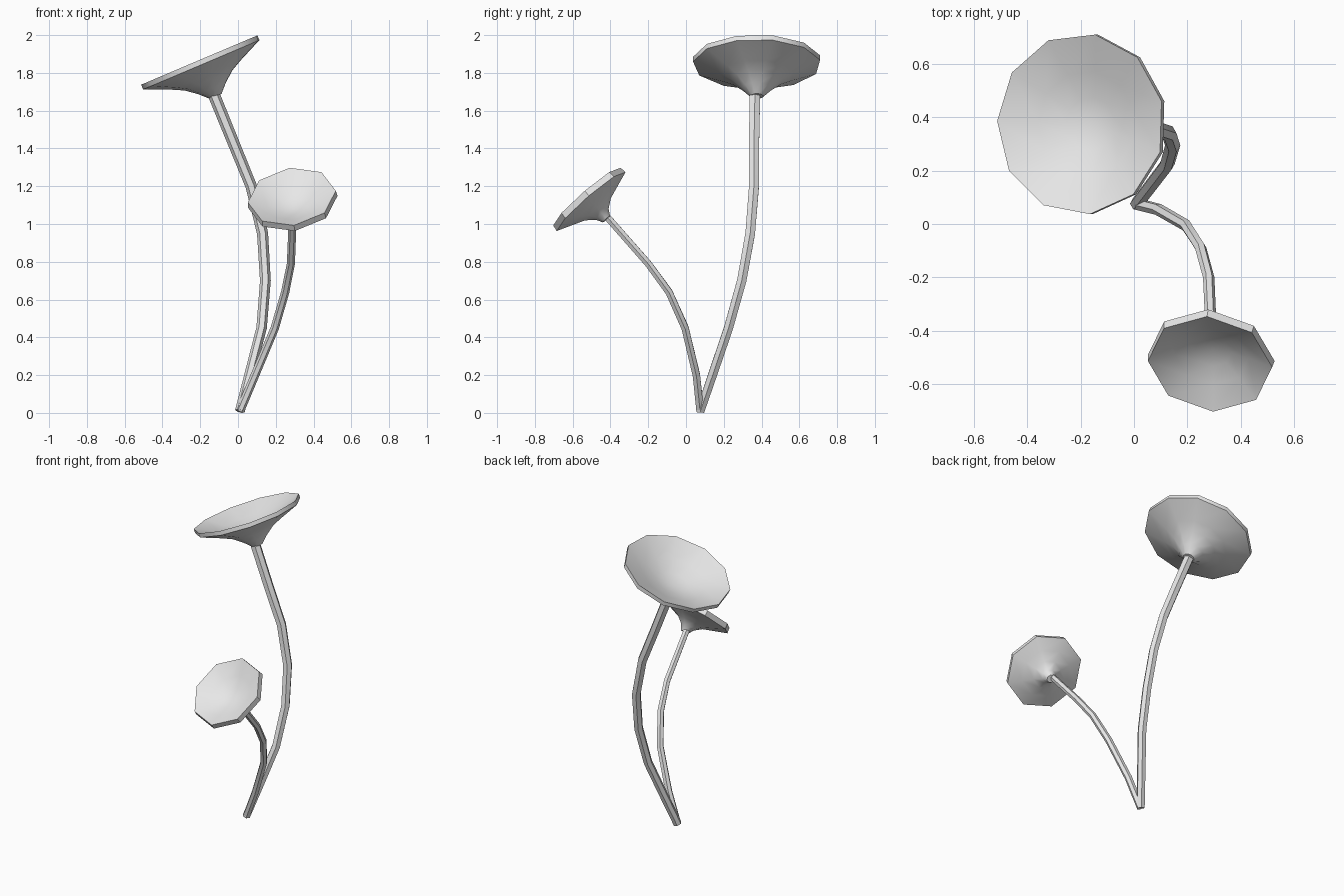
import bpy
import bmesh
import math
from mathutils import Vector

cube = bpy.data.objects.get("Cube")
if cube:
    bpy.data.objects.remove(cube, do_unlink=True)

# Single pale grey material
pale = bpy.data.materials.new("pale_grey")
pale.use_nodes = True
colour = (0.8, 0.8, 0.8, 1)
pale.diffuse_color = colour
pale.node_tree.nodes["Principled BSDF"].inputs["Base Color"].default_value = colour


def add_part(name, bm, angle):
    bmesh.ops.recalc_face_normals(bm, faces=bm.faces)
    mesh = bpy.data.meshes.new(name)
    bm.to_mesh(mesh)
    bm.free()
    mesh.materials.append(pale)
    obj = bpy.data.objects.new(name, mesh)
    bpy.context.collection.objects.link(obj)
    bpy.ops.object.select_all(action="DESELECT")
    obj.select_set(True)
    bpy.context.view_layer.objects.active = obj
    bpy.ops.object.shade_smooth_by_angle(angle=math.radians(angle))
    return obj


def ring(bm, centre, turn, radius, sides, phase=0):
    verts = []
    for i in range(sides):
        a = math.radians(phase) + math.tau * i / sides
        p = Vector((radius * math.cos(a), radius * math.sin(a), 0))
        verts.append(bm.verts.new(centre + turn @ p))
    return verts


def bridge(bm, lower, upper):
    n = len(lower)
    for i in range(n):
        j = (i + 1) % n
        bm.faces.new((lower[i], lower[j], upper[j], upper[i]))


def stem(name, path, radii, sides=6):
    """Tapered low-poly tube along a path."""
    bm = bmesh.new()
    pts = [Vector(p) for p in path]
    up = Vector((0, 0, 1))
    rings = []
    for i, p in enumerate(pts):
        along = pts[min(i + 1, len(pts) - 1)] - pts[max(i - 1, 0)]
        t = i / (len(pts) - 1)
        radius = radii[0] + (radii[1] - radii[0]) * t
        turn = up.rotation_difference(along)
        rings.append(ring(bm, p, turn, radius, sides))
    for a, b in zip(rings, rings[1:]):
        bridge(bm, a, b)
    bm.faces.new(rings[0])
    bm.faces.new(rings[-1])
    return add_part(name, bm, 35)


def cup(name, centre, normal, profile, tip, sides, phase):
    """Flared cup: outside from neck to rim, then down into the bowl."""
    bm = bmesh.new()
    centre, normal = Vector(centre), Vector(normal).normalized()
    turn = Vector((0, 0, 1)).rotation_difference(normal)
    rings = [ring(bm, centre + normal * h, turn, r, sides, phase) for r, h in profile]
    for a, b in zip(rings, rings[1:]):
        bridge(bm, a, b)
    bm.faces.new(rings[0])
    bowl = bm.verts.new(centre + normal * tip)
    last = rings[-1]
    for i in range(sides):
        bm.faces.new((last[i], last[(i + 1) % sides], bowl))
    return add_part(name, bm, 40)


# Tall stem and its wide cup
stem("tall_stem",
     [(0.01, 0.075, 0.01), (0.06, 0.14, 0.2), (0.125, 0.225, 0.45),
      (0.145, 0.295, 0.7), (0.13, 0.34, 0.95), (0.07, 0.36, 1.2),
      (-0.02, 0.36, 1.42), (-0.13, 0.365, 1.69)], (0.026, 0.032))
cup("large_cup", (-0.2, 0.375, 1.87), (-0.39, 0, 0.92),
    [(0.035, -0.21), (0.08, -0.165), (0.14, -0.118), (0.2, -0.088),
     (0.34, -0.027), (0.34, 0), (0.2, -0.06), (0.1, -0.095)],
    -0.11, 11, 80)

# Short stem and its small cup
stem("short_stem",
     [(0.01, 0.075, 0.01), (0.09, 0.055, 0.2), (0.195, -0.005, 0.45),
      (0.25, -0.09, 0.64), (0.28, -0.2, 0.79), (0.29, -0.42, 1.04)],
     (0.023, 0.021))
cup("small_cup", (0.285, -0.525, 1.145), (-0.13, -0.65, 0.75),
    [(0.025, -0.16), (0.045, -0.125), (0.09, -0.09), (0.155, -0.066),
     (0.24, -0.035), (0.235, 0), (0.14, -0.045), (0.07, -0.07)],
    -0.08, 8, 0)
